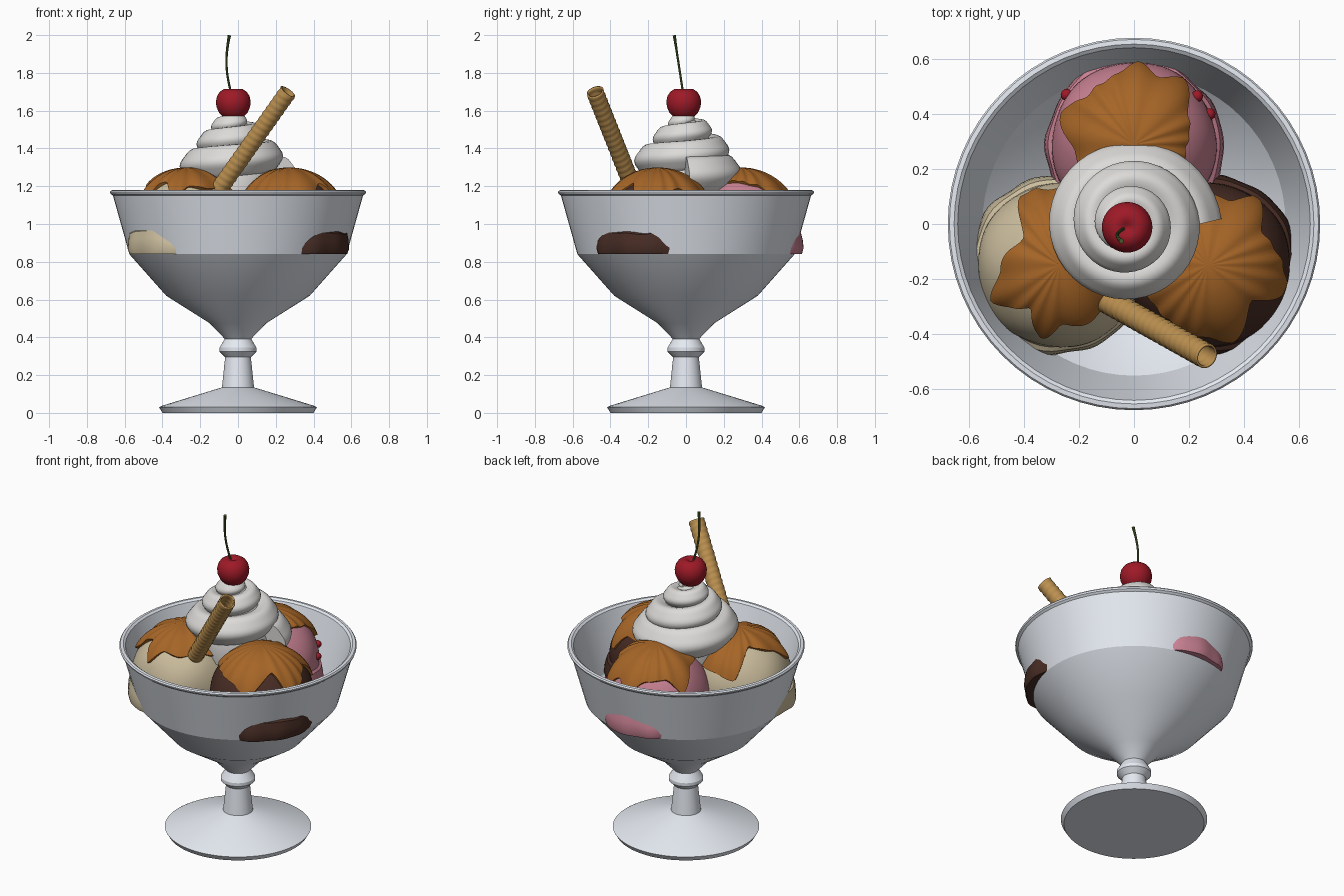
import bpy, bmesh, math
from math import sin, cos, pi, tau
from mathutils import Vector

if "Cube" in bpy.data.objects:
    bpy.data.objects.remove(bpy.data.objects["Cube"])


def material(name, rgb):
    m = bpy.data.materials.new(name)
    m.diffuse_color = (*rgb, 1)
    m.use_nodes = True
    m.node_tree.nodes["Principled BSDF"].inputs["Base Color"].default_value = m.diffuse_color
    return m


GLASS = material("glass", (.78, .82, .88))
VANILLA = material("vanilla", (.6, .51, .34))
CHOCOLATE = material("chocolate", (.065, .026, .018))
PINK = material("strawberry", (.58, .22, .29))
CARAMEL = material("caramel", (.38, .13, .02))
CREAM = material("cream", (.72, .71, .69))
RED = material("red", (.34, .01, .02))
WAFER = material("wafer", (.5, .28, .08))
GREEN = material("stem", (.08, .12, .03))


def skin(name, rings, mat, caps=(True, True), angle=35):
    """Join a list of equal closed rings into a smooth surface."""
    bm = bmesh.new()
    vs = [[bm.verts.new(p) for p in r] for r in rings]
    n = len(rings[0])
    for a, b in zip(vs, vs[1:]):
        for i in range(n):
            j = (i + 1) % n
            bm.faces.new((a[i], a[j], b[j], b[i]))
    if caps[0]:
        bm.faces.new(vs[0])
    if caps[1]:
        bm.faces.new(vs[-1])
    bmesh.ops.remove_doubles(bm, verts=bm.verts, dist=1e-5)
    bmesh.ops.recalc_face_normals(bm, faces=bm.faces)
    me = bpy.data.meshes.new(name)
    bm.to_mesh(me)
    bm.free()
    ob = bpy.data.objects.new(name, me)
    bpy.context.collection.objects.link(ob)
    me.materials.append(mat)
    bpy.ops.object.select_all(action='DESELECT')
    ob.select_set(True)
    bpy.context.view_layer.objects.active = ob
    bpy.ops.object.shade_smooth_by_angle(angle=math.radians(angle))
    return ob


def lathe(name, profile, mat, centre=(0, 0, 0), n=64, angle=35):
    c = Vector(centre)
    rings = [[c + Vector((r * cos(tau * i / n), r * sin(tau * i / n), z)) for i in range(n)]
             for r, z in profile]
    return skin(name, rings, mat, angle=angle)


def ball(name, centre, r, mat, n=32):
    return lathe(name, [(max(r * sin(pi * k / 20), 1e-4), -r * cos(pi * k / 20))
                        for k in range(21)], mat, centre, n)


def sweep(name, path, radius, mat, n=20, caps=(True, True)):
    """Tube along a path; radius(t, angle) shapes the section."""
    rings = []
    for k, p in enumerate(path):
        d = (path[min(k + 1, len(path) - 1)] - path[max(k - 1, 0)]).normalized()
        ref = Vector((0, 0, 1)) if abs(d.z) < .8 else Vector((0, 1, 0))
        u = d.cross(ref).normalized()
        v = u.cross(d)
        t = k / (len(path) - 1)
        rings.append([p + radius(t, tau * i / n) * (u * cos(tau * i / n) + v * sin(tau * i / n))
                      for i in range(n)])
    return skin(name, rings, mat, caps)


# Footed glass bowl, outside then rim then inside
lathe("sundae_glass", [
    (.40, 0), (.418, .03), (.405, .037), (.085, .135), (.068, .295), (.098, .325), (.098, .345),
    (.07, .392), (.15, .475), (.38, .62), (.575, .84), (.662, 1.15), (.675, 1.16), (.678, 1.17),
    (.672, 1.178), (.655, 1.18), (.642, 1.17), (.552, .85), (.36, .64), (.13, .50), (.001, .46)],
    GLASS, angle=25)

# Ice cream scoops: truncated ball with a ragged skirt round the base
ZC, R = .98, .30


def scoop(name, x, y, mat, seed):
    n, rings = 72, []

    def wave(a):
        return .5 * sin(3 * a + seed) + .3 * sin(7 * a + 2 * seed) + .2 * sin(12 * a + seed * 3)

    def ring(r, z):
        return [Vector((x + r(a) * cos(a), y + r(a) * sin(a), z(a)))
                for a in (tau * i / n for i in range(n))]
    for k in range(17):
        th = .002 + k / 16 * (pi / 2)
        rings.append(ring(lambda a: (R + .003 * sin(5 * a + 4 * th + seed)) * sin(th),
                          lambda a: ZC + R * cos(th)))
    # skirt: lip, bulge and flat underside
    for r, rw, z, zw in ((.298, .004, .965, .012), (.312, .008, .955, .014),
                         (.321, .013, .915, .012), (.325, .016, .87, .01),
                         (.315, .018, .84, 0), (.2, 0, .84, 0)):
        rings.append(ring(lambda a: r + rw * wave(a), lambda a: z + zw * wave(a + .4)))
    skin(name, rings, mat)


# Sauce cap: outline is seen from above, draped on the ball
def sauce(name, x, y, outline):
    n, m, rings = 120, 16, []
    polar = sorted((math.atan2(py - y, px - x) % tau, math.hypot(px - x, py - y))
                   for px, py in outline)
    polar = [(polar[-1][0] - tau, polar[-1][1])] + polar + [(polar[0][0] + tau, polar[0][1])]

    def reach(a):
        for (a0, r0), (a1, r1) in zip(polar, polar[1:]):
            if a0 <= a <= a1:
                t = (a - a0) / (a1 - a0)
                t = .4 * t + .6 * t * t * (3 - 2 * t)
                return math.asin(min((r0 + (r1 - r0) * t) / (R + .015), .96))

    edge = [reach(tau * i / n) for i in range(n)]
    for k in range(m + 2):
        f, ring = min(k / m, 1), []
        for i in range(n):
            a = tau * i / n
            th = max(f * edge[i], .001)
            h = R + .019 + .005 * f * sin(15 * a + 2.5 * sin(3 * a)) - .006 * f ** 6
            if k > m:
                h = R - .012
            ring.append(Vector((x + h * sin(th) * cos(a), y + h * sin(th) * sin(a), ZC + h * cos(th))))
        rings.append(ring)
    skin(name, rings, CARAMEL, (True, False), 50)


scoop("vanilla_scoop", -.27, -.15, VANILLA, 1.2)
scoop("chocolate_scoop", .27, -.15, CHOCOLATE, 5.1)
scoop("strawberry_scoop", 0, .29, PINK, 2.6)
sauce("vanilla_sauce", -.27, -.15, [
    (-.41, .11), (-.40, -.05), (-.49, -.17), (-.52, -.28), (-.38, -.31), (-.34, -.42),
    (-.26, -.37), (-.16, -.36), (-.09, -.28), (0, -.12), (-.1, .06), (-.27, .13)])
sauce("chocolate_sauce", .27, -.15, [
    (.45, .1), (.47, -.03), (.55, -.26), (.43, -.28), (.36, -.43), (.24, -.41), (.11, -.34),
    (.04, -.24), (.03, -.08), (.18, .1), (.35, .09)])
sauce("strawberry_sauce", 0, .29, [
    (-.27, .41), (-.18, .46), (-.09, .53), (.02, .59), (.09, .54), (.18, .53), (.2, .38),
    (.19, .27), (.1, .1), (-.1, .1), (-.22, .27)])

# Fruit pieces in the strawberry scoop
for i, (fx, fy, fz) in enumerate(((-.245, .47, 1.0), (.23, .465, 1.06), (.275, .40, 1.02))):
    ball(f"fruit_piece_{i + 1}", (fx, fy, fz), .022, RED, 10)

# Whipped cream: soft core and a rising, tightening swirl
lathe("cream_core", [(.2, 1.12), (.22, 1.25), (.17, 1.38), (.1, 1.48), (.04, 1.56), (.001, 1.57)],
      CREAM, (-.015, 0, 0))
TURNS, N = 3.1, 130
KEYS = [(0, .235, 1.255), (.25, .195, 1.27), (.5, .195, 1.305), (.75, .185, 1.335),
        (1, .175, 1.36), (1.5, .125, 1.425), (2, .09, 1.475), (2.5, .07, 1.515), (3.1, .01, 1.56)]


def along(t, c):
    for a, b in zip(KEYS, KEYS[1:]):
        if t <= b[0] + 1e-6:
            return a[c] + (b[c] - a[c]) * (t - a[0]) / (b[0] - a[0])


swirl = []
for k in range(N + 1):
    t = TURNS * k / N
    r = along(t, 1)
    swirl.append(Vector((-.02 + r * cos(tau * t), r * sin(tau * t), along(t, 2))))
sweep("cream_swirl", swirl,
      lambda t, a: (.1 - .062 * t) * (1 + .05 * cos(5 * a)), CREAM, 30)

# Cherry with a dimple, and its curved stem
lathe("cherry", [(.001, -.086), (.03, -.083), (.055, -.07), (.076, -.047), (.089, -.017),
                 (.092, .012), (.086, .04), (.072, .062), (.05, .077), (.03, .078),
                 (.013, .07), (.001, .064)], RED, (-.025, -.012, 1.637), 40, 60)
stem = [Vector((-.036 - .05 * sin(pi * t) * .4 - .01 * t, -.015 - .047 * t, 1.69 + .308 * t))
        for t in (k / 14 for k in range(15))]
sweep("cherry_stem", stem, lambda t, a: .006 + .003 * t ** 6, GREEN, 10)

# Rolled wafer: hollow tube with spiral ridges
low, high = Vector((-.195, -.225, 1.05)), Vector((.265, -.482, 1.7))
M = 90
tube = [low.lerp(high, k / M) for k in range(M + 1)]
roll = sweep("wafer_roll", tube,
             lambda t, a: .046 + .0018 * sin(tau * 24 * t + a), WAFER, 28, (True, False))
mod = roll.modifiers.new("wall", 'SOLIDIFY')
mod.thickness = .008
mod.offset = -1
